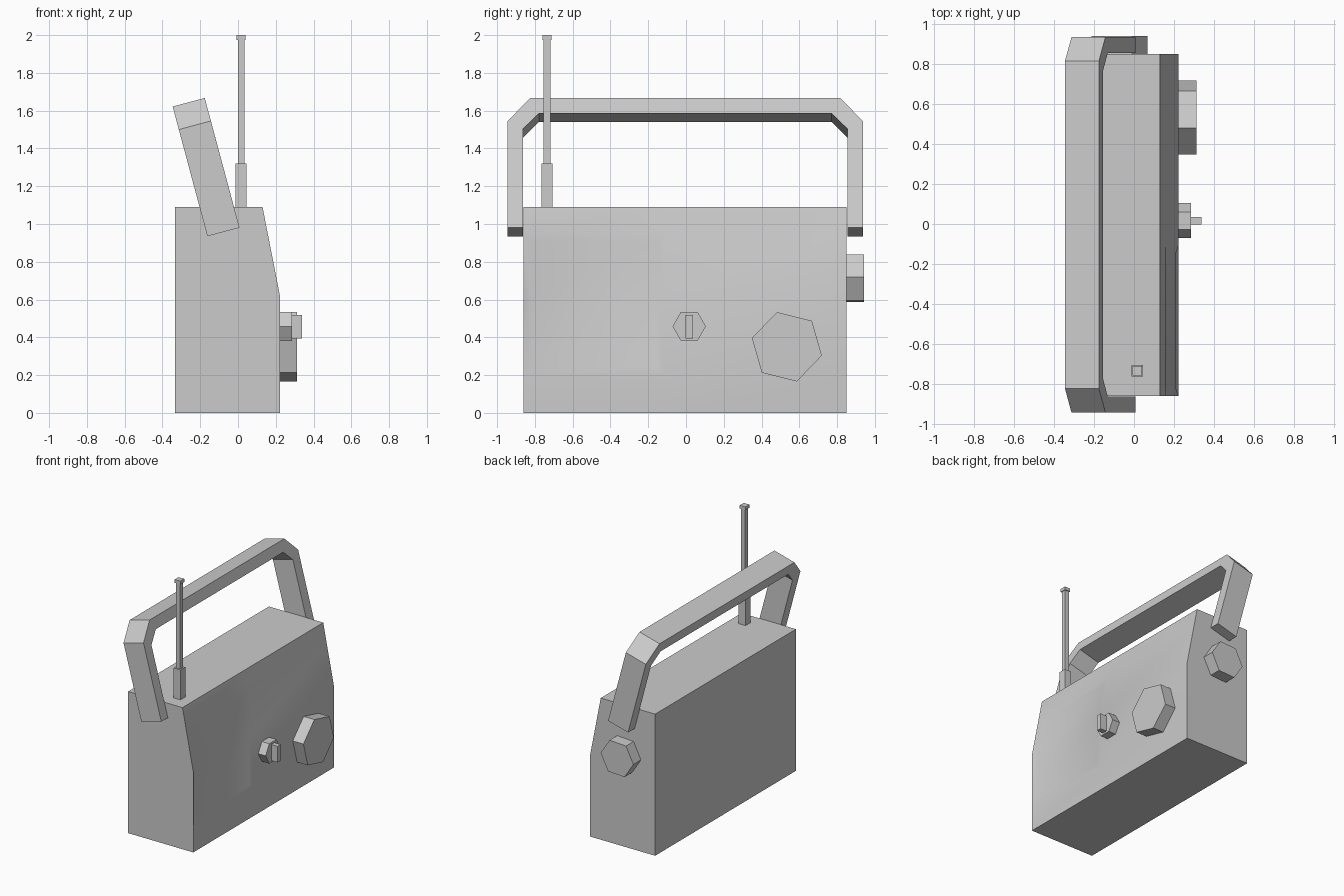
import bpy, bmesh
from math import cos, sin, radians
from mathutils import Vector

if "Cube" in bpy.data.objects:
    bpy.data.objects.remove(bpy.data.objects["Cube"])

X, Y, Z = Vector((1, 0, 0)), Vector((0, 1, 0)), Vector((0, 0, 1))


def finish(bm, name):
    bmesh.ops.recalc_face_normals(bm, faces=bm.faces)
    mesh = bpy.data.meshes.new(name)
    bm.to_mesh(mesh)
    bm.free()
    obj = bpy.data.objects.new(name, mesh)
    bpy.context.collection.objects.link(obj)
    return obj


def prism(pts, origin, u, v, extrude):
    """Extrude a 2D profile lying in the (u, v) plane at origin."""
    bm = bmesh.new()
    origin = Vector(origin)
    face = bm.faces.new([bm.verts.new(origin + u * a + v * b) for a, b in pts])
    new = bmesh.ops.extrude_face_region(bm, geom=[face], use_keep_orig=True)["geom"]
    bmesh.ops.translate(bm, vec=extrude, verts=[g for g in new if isinstance(g, bmesh.types.BMVert)])
    bmesh.ops.recalc_face_normals(bm, faces=bm.faces)
    return bm


def hexagon(r, start):
    return [(r * cos(radians(start + 60 * i)), r * sin(radians(start + 60 * i))) for i in range(6)]


def rect(a, b):
    return [(-a, -b), (a, -b), (a, b), (-a, b)]


# Body with sloped upper front
profile = [(-0.333, 0), (0.222, 0), (0.222, 0.62), (0.13, 1.09), (-0.333, 1.09)]
bm = prism(profile, (0, -0.861, 0), X, Z, Y * 1.712)

# Shallow speaker recess on the left half of the front
for co, no in (((0, -0.11, 0), Y), ((0, 0, 0.20), Z), ((0, 0, 0.95), Z)):
    bmesh.ops.bisect_plane(bm, geom=bm.verts[:] + bm.edges[:] + bm.faces[:], plane_co=co, plane_no=no)
bm.normal_update()
panel = []
for f in bm.faces:
    c = f.calc_center_median()
    if f.normal.x > 0.8 and c.y < -0.11 and 0.2 < c.z < 0.95:
        panel.append(f)
bmesh.ops.inset_region(bm, faces=panel, thickness=0.045, depth=-0.015, use_even_offset=True)
for f in bm.faces:
    f.smooth = True
body = finish(bm, "body")
body.data.set_sharp_from_angle(angle=radians(30))

# Carrying handle, tilted back 15 degrees
t = radians(15)
up, across = Vector((-sin(t), 0, cos(t))), Vector((cos(t), 0, sin(t)))
half = [(0.94, 0), (0.94, 0.585), (0.82, 0.711)]
inner = [(0.86, 0), (0.86, 0.54), (0.775, 0.627)]


def mirror(pts):
    return [(-a, b) for a, b in pts]


outline = half + mirror(half)[::-1] + mirror(inner) + inner[::-1]
finish(prism(outline, (-0.162, -0.004, 0.935), Y, up, across * 0.176), "handle")

# Antenna: socket, rod and tip
for name, r, z0, z1 in (("antenna_socket", 0.029, 1.08, 1.32),
                        ("antenna_rod", 0.018, 1.32, 1.975),
                        ("antenna_tip", 0.024, 1.975, 2.0)):
    finish(prism(rect(r, r), (0.017, -0.736, z0), X, Y, Z * (z1 - z0)), name)

# Front knobs
finish(prism(hexagon(0.191, 46), (0.215, 0.534, 0.35), Y, Z, X * 0.098), "tuning_knob")
finish(prism(hexagon(0.088, 0), (0.215, 0.017, 0.458), Y, Z, X * 0.07), "volume_knob")
finish(prism(rect(0.019, 0.062), (0.28, 0.017, 0.457), Y, Z, X * 0.059), "volume_pointer")

# Side knob
finish(prism(hexagon(0.14, 3), (-0.073, 0.845, 0.713), X, Z, Y * 0.098), "side_knob")
